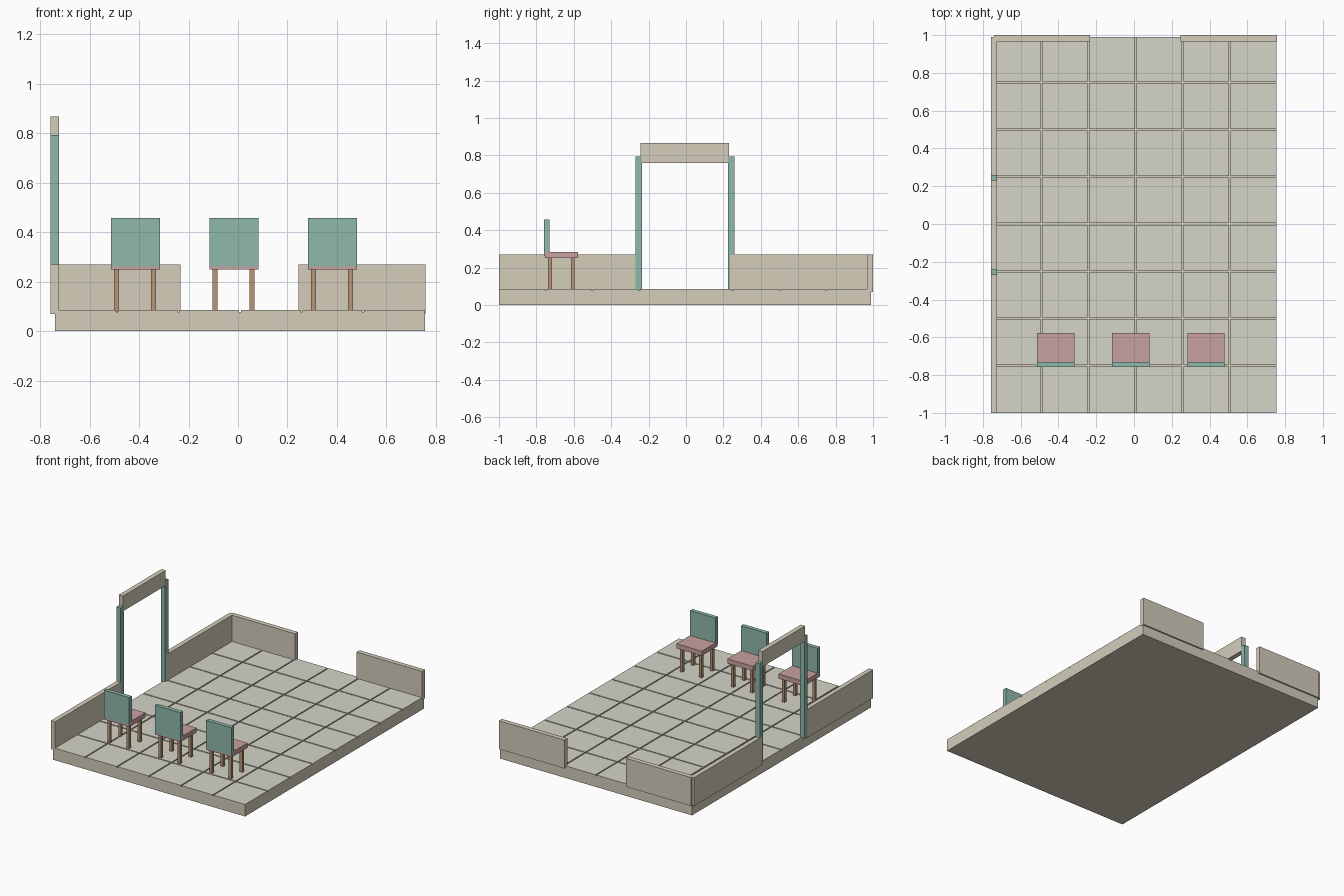
import bpy, bmesh
from mathutils import Vector

if "Cube" in bpy.data.objects:
    bpy.data.objects.remove(bpy.data.objects["Cube"])


def material(name, rgb):
    m = bpy.data.materials.new(name)
    m.diffuse_color = (*rgb, 1)
    m.use_nodes = True
    m.node_tree.nodes["Principled BSDF"].inputs["Base Color"].default_value = m.diffuse_color
    return m


STONE = material("stone", (0.66, 0.61, 0.5))
TILE = material("tile", (0.66, 0.66, 0.58))
TEAL = material("teal_paint", (0.28, 0.48, 0.41))
PINK = material("pink_cushion", (0.58, 0.36, 0.35))
WOOD = material("wood", (0.48, 0.3, 0.18))


def finish(name, bm, mats):
    bmesh.ops.recalc_face_normals(bm, faces=bm.faces)
    me = bpy.data.meshes.new(name)
    bm.to_mesh(me)
    bm.free()
    for m in mats:
        me.materials.append(m)
    ob = bpy.data.objects.new(name, me)
    bpy.context.collection.objects.link(ob)
    return ob


def cuboid(bm, x, y, z):
    """Add a box spanning the (min, max) ranges x, y, z."""
    r = bmesh.ops.create_cube(bm, size=1)
    for v in r["verts"]:
        v.co = Vector([(a + b) / 2 + c * (b - a) for (a, b), c in zip((x, y, z), v.co)])


def box(name, x, y, z, mat):
    bm = bmesh.new()
    cuboid(bm, x, y, z)
    return finish(name, bm, [mat])


# Floor slab: cut the top along the joints and raise the tiles between them
FLOOR, JOINT, HALF = 0.085, 0.077, 0.004
joints_x = [-0.49 + 0.249 * i for i in range(5)]
joints_y = [-0.75 + 0.25 * i for i in range(7)]
bm = bmesh.new()
cuboid(bm, (-0.74, 0.755), (-1.0, 0.99), (0, JOINT))
for axis, joints in ((0, joints_x), (1, joints_y)):
    for j in joints:
        for side in (-HALF, HALF):
            co, no = Vector((0, 0, 0)), Vector((0, 0, 0))
            co[axis], no[axis] = j + side, 1
            bmesh.ops.bisect_plane(bm, geom=bm.verts[:] + bm.edges[:] + bm.faces[:],
                                   plane_co=co, plane_no=no)
tiles = []
for f in bm.faces:
    c = f.calc_center_median()
    if c.z > JOINT - 1e-4 and all(abs(c.x - j) > HALF for j in joints_x) \
            and all(abs(c.y - j) > HALF for j in joints_y):
        tiles.append(f)
up = bmesh.ops.extrude_face_region(bm, geom=tiles)["geom"]
bmesh.ops.translate(bm, vec=(0, 0, FLOOR - JOINT),
                    verts=[g for g in up if isinstance(g, bmesh.types.BMVert)])
bm.normal_update()
for f in bm.faces:
    f.material_index = int(f.calc_center_median().z > FLOOR - 1e-4)
finish("tiled_floor", bm, [STONE, TILE])

# Low walls on the left and back
WX, WY, WZ = (-0.757, -0.724), (0.967, 1.0), (0.07, 0.27)
box("left_wall_front", WX, (-1.0, -0.27), WZ, STONE)
box("left_wall_back", WX, (0.234, 0.99), WZ, STONE)
box("back_wall_left", (-0.74, -0.232), WY, WZ, STONE)
box("back_wall_right", (0.245, 0.757), WY, WZ, STONE)

# Doorway
box("door_post_front", WX, (-0.27, -0.235), (0.077, 0.793), TEAL)
box("door_post_back", WX, (0.224, 0.26), (0.077, 0.793), TEAL)
box("door_lintel", WX, (-0.242, 0.23), (0.76, 0.867), STONE)


# Chairs: seat, upright back and four legs
def chair(cx, n):
    box(f"seat_{n}", (cx - 0.099, cx + 0.099), (-0.755, -0.578), (0.25, 0.283), PINK)
    box(f"chair_back_{n}", (cx - 0.099, cx + 0.099), (-0.758, -0.73), (0.262, 0.458), TEAL)
    bm = bmesh.new()
    for lx in (cx - 0.076, cx + 0.073):
        for ly in (-0.727, -0.605):
            cuboid(bm, (lx - 0.01, lx + 0.01), (ly - 0.01, ly + 0.01), (0.08, 0.253))
    finish(f"chair_legs_{n}", bm, [WOOD])


for i, cx in enumerate((-0.415, -0.017, 0.381), 1):
    chair(cx, i)
